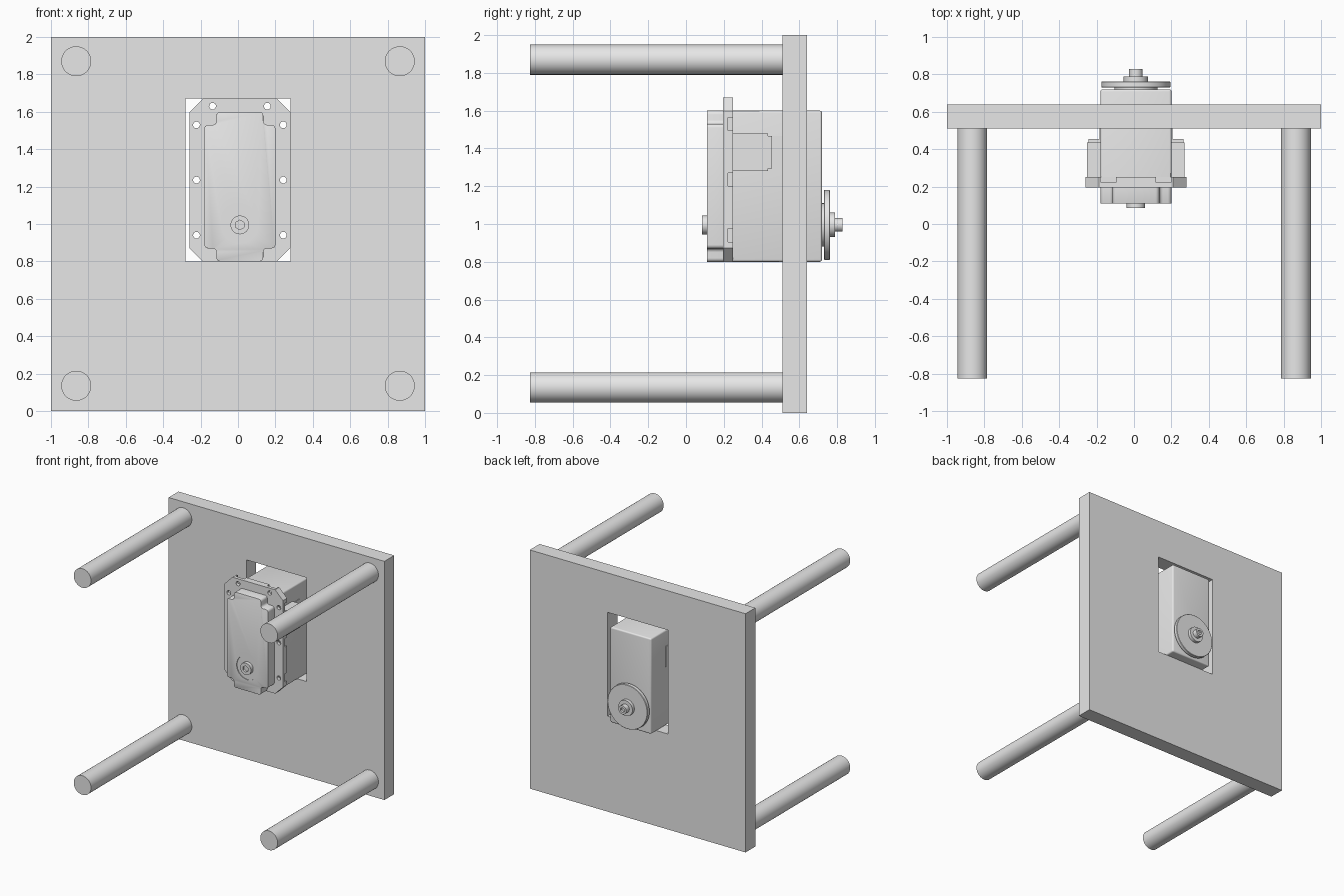
import bpy, bmesh, math
from mathutils import Matrix

cube = bpy.data.objects.get("Cube")
if cube:
    bpy.data.objects.remove(cube, do_unlink=True)

grey = bpy.data.materials.new("light_grey")
grey.use_nodes = True
grey.diffuse_color = (0.8, 0.8, 0.8, 1)
grey.node_tree.nodes["Principled BSDF"].inputs["Base Color"].default_value = (0.8, 0.8, 0.8, 1)

AXIS_X, AXIS_Z = 0.01, 0.995   # output shaft position


def finish(name, bm):
    bmesh.ops.recalc_face_normals(bm, faces=bm.faces)
    mesh = bpy.data.meshes.new(name)
    bm.to_mesh(mesh)
    bm.free()
    mesh.materials.append(grey)
    ob = bpy.data.objects.new(name, mesh)
    bpy.context.collection.objects.link(ob)
    return ob


def box(name, x0, x1, y0, y1, z0, z1):
    return prism(name, [(x0, z0), (x1, z0), (x1, z1), (x0, z1)], y0, y1)


def prism(name, outline, y0, y1):
    """Extrude an x-z outline along y."""
    bm = bmesh.new()
    face = bm.faces.new([bm.verts.new((x, y0, z)) for x, z in outline])
    out = bmesh.ops.extrude_face_region(bm, geom=[face])["geom"]
    moved = [v for v in out if isinstance(v, bmesh.types.BMVert)]
    bmesh.ops.translate(bm, verts=moved, vec=(0, y1 - y0, 0))
    return finish(name, bm)


def rod(name, x, z, r, y0, y1, sides=48):
    bm = bmesh.new()
    turn = Matrix.Translation((x, (y0 + y1) / 2, z)) @ Matrix.Rotation(math.pi / 2, 4, "X")
    bmesh.ops.create_cone(bm, cap_ends=True, segments=sides, radius1=r, radius2=r,
                          depth=y1 - y0, matrix=turn)
    return finish(name, bm)


def activate(ob):
    bpy.ops.object.select_all(action="DESELECT")
    ob.select_set(True)
    bpy.context.view_layer.objects.active = ob


def cut(ob, cutters):
    activate(ob)
    for c in cutters:
        mod = ob.modifiers.new("cut", "BOOLEAN")
        mod.operation, mod.solver, mod.object = "DIFFERENCE", "EXACT", c
        bpy.ops.object.modifier_apply(modifier=mod.name)
        bpy.data.objects.remove(c, do_unlink=True)


def bevel_edges(ob, rule, width, segments=4):
    """Round the edges whose two end points satisfy the rule."""
    bm = bmesh.new()
    bm.from_mesh(ob.data)
    edges = [e for e in bm.edges if rule(e.verts[0].co, e.verts[1].co)]
    bmesh.ops.bevel(bm, geom=edges, offset=width, segments=segments, profile=0.5,
                    affect="EDGES", clamp_overlap=True)
    bm.to_mesh(ob.data)
    bm.free()


# Mounting plate with a window for the motor
plate = box("mounting_plate", -1, 1, 0.51, 0.64, 0, 2)
cut(plate, [box("window_cutter", -0.28, 0.28, 0.4, 0.8, 0.8, 1.67)])

# Four standoff posts
for side, x in (("right", -0.865), ("left", 0.865)):
    for level, z in (("lower", 0.135), ("upper", 1.87)):
        rod(f"{level}_{side}_post", x, z, 0.08, -0.825, 0.51)

# Motor case with rounded rear edges
case = box("motor_case", -0.18, 0.2, 0.2, 0.72, 0.8, 1.6)
bevel_edges(case, lambda a, b: abs(a.x - b.x) < 0.01 and abs(a.z - b.z) < 0.01, 0.012, 3)
bevel_edges(case, lambda a, b: min(a.y, b.y) > 0.71, 0.02)

# Front cover with stepped corners
x0, x1, n0, n1 = -0.18, 0.2, -0.115, 0.135
half = [(n0, 0.8), (n1, 0.8), (n1, 0.87), (x1, 0.87)]
cover = prism("front_cover", half + [(x1, 1.53), (n1, 1.53), (n1, 1.6), (n0, 1.6),
                                     (n0, 1.53), (x0, 1.53), (x0, 0.87), (n0, 0.87)], 0.11, 0.2)
bevel_edges(cover, lambda a, b: abs(a.y - b.y) > 0.05, 0.02)
bevel_edges(cover, lambda a, b: max(a.y, b.y) < 0.12 and max(a.z, b.z) < 0.801, 0.035, 6)
bevel_edges(cover, lambda a, b: max(a.y, b.y) < 0.1105, 0.008, 2)
cut(cover, [rod("recess_cutter", AXIS_X, AXIS_Z, 0.1, 0.05, 0.116)])

# Front bearing boss with hexagonal socket
boss = rod("front_boss", AXIS_X, AXIS_Z, 0.05, 0.086, 0.13)
cut(boss, [rod("socket_cutter", AXIS_X, AXIS_Z, 0.026, 0.05, 0.1, 6)])

# Mounting flange with chamfered corners, screw holes and rear pockets
f0, f1, c = -0.26, 0.28, 0.072
flange = prism("mounting_flange", [(f0 + c, 0.8), (f1 - c, 0.8), (f1, 0.8 + c), (f1, 1.67 - c),
                                   (f1 - c, 1.67), (f0 + c, 1.67), (f0, 1.67 - c), (f0, 0.8 + c)],
               0.195, 0.25)
cutters = []
for x, sign in ((-0.222, -1), (0.242, 1)):
    for z in (0.94, 1.235, 1.53):
        cutters.append(rod("hole_cutter", x, z, 0.018, 0.15, 0.3, 24))
        cutters.append(box("pocket_cutter", x - 0.033, x + 0.06 if sign > 0 else x + 0.033,
                           0.222, 0.3, z - 0.035, z + 0.035) if sign > 0 else
                       box("pocket_cutter", x - 0.06, x + 0.033, 0.222, 0.3, z - 0.035, z + 0.035))
for x in (-0.136, 0.157):
    cutters.append(rod("hole_cutter", x, 1.63, 0.018, 0.15, 0.3, 24))
    cutters.append(box("pocket_cutter", x - 0.04, x + 0.04, 0.222, 0.3, 1.605, 1.72))
cut(flange, cutters)

# Side housings, each with a narrower rear step and a shallow pad
for side, outer, inner, s in (("right", -0.25, -0.17, -1), ("left", 0.27, 0.19, 1)):
    lo, hi = sorted((outer, inner))
    box(f"{side}_housing", lo, hi, 0.24, 0.435, 1.28, 1.48)
    lo, hi = sorted((outer - s * 0.006, inner))
    box(f"{side}_housing_step", lo, hi, 0.43, 0.455, 1.295, 1.465)
    lo, hi = sorted((inner, inner + s * 0.015))
    box(f"{side}_housing_pad", lo, hi, 0.45, 0.53, 1.295, 1.465)

# Output shaft stack at the back
rod("horn_collar", AXIS_X, AXIS_Z, 0.115, 0.71, 0.735)
horn = rod("output_horn", AXIS_X, AXIS_Z, 0.185, 0.73, 0.762, 64)
bevel_edges(horn, lambda a, b: abs(a.y - b.y) < 0.001, 0.003, 1)
rod("horn_hub", AXIS_X, AXIS_Z, 0.065, 0.75, 0.788)
shaft = rod("output_shaft", AXIS_X, AXIS_Z, 0.036, 0.78, 0.828)
cut(shaft, [rod("shaft_socket_cutter", AXIS_X, AXIS_Z, 0.02, 0.81, 0.9, 6)])

# Smooth the round surfaces while keeping crisp edges
bpy.ops.object.select_all(action="DESELECT")
for ob in bpy.context.collection.objects:
    if ob.type == "MESH" and grey.name in ob.data.materials:
        ob.select_set(True)
        bpy.context.view_layer.objects.active = ob
bpy.ops.object.shade_smooth_by_angle(angle=math.radians(30))
